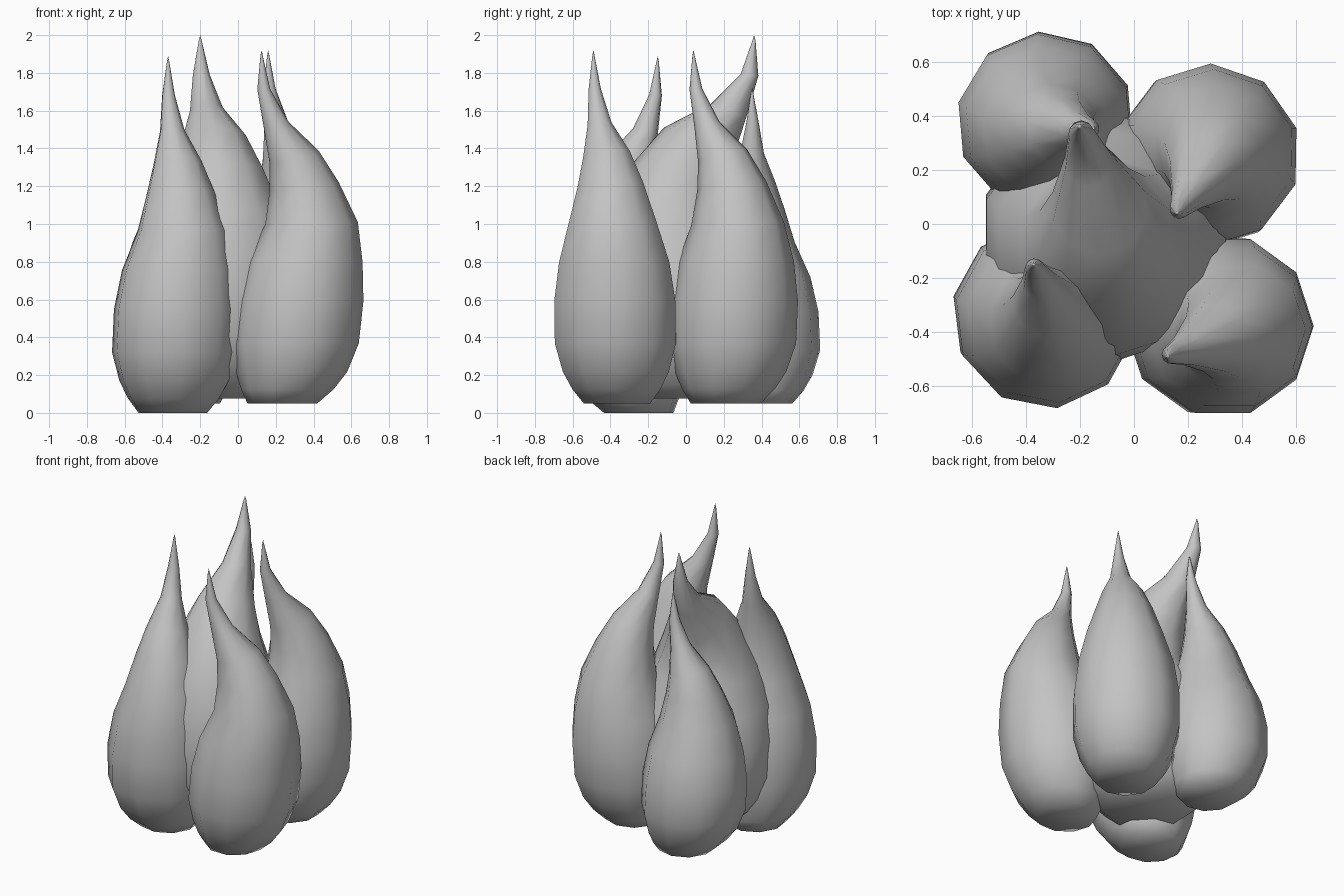
import bpy, bmesh, math
from mathutils import Vector

cube = bpy.data.objects.get("Cube")
if cube:
    bpy.data.objects.remove(cube, do_unlink=True)

SIDES = 10

# Teardrop profile: height fraction, radius, then weights of foot, belly and tip offsets
PROFILE = [
    (0.00, 0.185, 1.0, 0.0, 0.0),
    (0.04, 0.245, 0.65, 0.0, 0.0),
    (0.09, 0.295, 0.35, 0.0, 0.0),
    (0.17, 0.337, 0.1, 0.0, 0.0),
    (0.29, 0.337, 0.0, 0.2, 0.0),
    (0.40, 0.307, 0.0, 0.5, 0.0),
    (0.51, 0.245, 0.0, 1.0, 0.03),
    (0.615, 0.183, 0.0, 0.8, 0.15),
    (0.70, 0.13, 0.0, 0.6, 0.35),
    (0.79, 0.066, 0.0, 0.25, 0.7),
    (0.89, 0.034, 0.0, 0.0, 0.94),
    (0.985, 0.006, 0.0, 0.0, 1.0),
]

grey = bpy.data.materials.new("plain grey")
grey.use_nodes = True
grey.diffuse_color = (0.55, 0.55, 0.55, 1)
grey.node_tree.nodes["Principled BSDF"].inputs["Base Color"].default_value = grey.diffuse_color


def make_flame(name, base, foot, belly, lean, bottom, top, turn, width=1.0):
    """Stack rings along a swaying axis, tilting them where it bends, and close them with a tip."""
    base, foot, belly, lean = Vector(base), Vector(foot), Vector(belly), Vector(lean)
    bm = bmesh.new()
    rings = []
    for height, radius, foot_weight, belly_weight, lean_weight in PROFILE:
        centre = base + foot * foot_weight + belly * belly_weight + lean * lean_weight
        z = bottom + height * (top - bottom)
        tilt = 1.4 * math.sin(math.pi * lean_weight)
        ring = []
        for i in range(SIDES):
            a = math.radians(turn) + math.tau * i / SIDES
            offset = Vector((math.cos(a), math.sin(a))) * radius * width
            ring.append(bm.verts.new((*(centre + offset), z - tilt * offset.dot(lean))))
        rings.append(ring)
    tip = bm.verts.new((*(base + lean), top))
    bm.faces.new(reversed(rings[0]))
    for i in range(SIDES):
        j = (i + 1) % SIDES
        for low, high in zip(rings, rings[1:]):
            bm.faces.new((low[i], low[j], high[j], high[i]))
        bm.faces.new((rings[-1][i], rings[-1][j], tip))
    mesh = bpy.data.meshes.new(name)
    bm.to_mesh(mesh)
    bm.free()
    mesh.materials.append(grey)
    flame = bpy.data.objects.new(name, mesh)
    bpy.context.collection.objects.link(flame)
    bpy.ops.object.select_all(action='DESELECT')
    flame.select_set(True)
    bpy.context.view_layer.objects.active = flame
    bpy.ops.object.shade_smooth_by_angle(angle=math.radians(80))


# Four outer flames around a wider, taller one
make_flame("front_right_flame", (-0.335, -0.34), (-0.01, 0.09), (0.045, -0.03), (-0.035, 0.19), 0.0, 1.89, 25)
make_flame("front_left_flame", (0.31, -0.375), (-0.075, 0.01), (0.085, -0.01), (-0.185, -0.115), 0.05, 1.92, 0)
make_flame("back_left_flame", (0.27, 0.25), (-0.03, -0.04), (0.04, 0.03), (-0.11, -0.21), 0.05, 1.92, 17)
make_flame("back_right_flame", (-0.33, 0.385), (0.06, 0.0), (0.0, -0.045), (0.18, -0.035), 0.05, 1.72, 23, 0.97)
make_flame("centre_flame", (-0.105, -0.04), (0.0, 0.03), (0.015, -0.06), (-0.095, 0.4), 0.075, 2.0, 18, 1.38)
